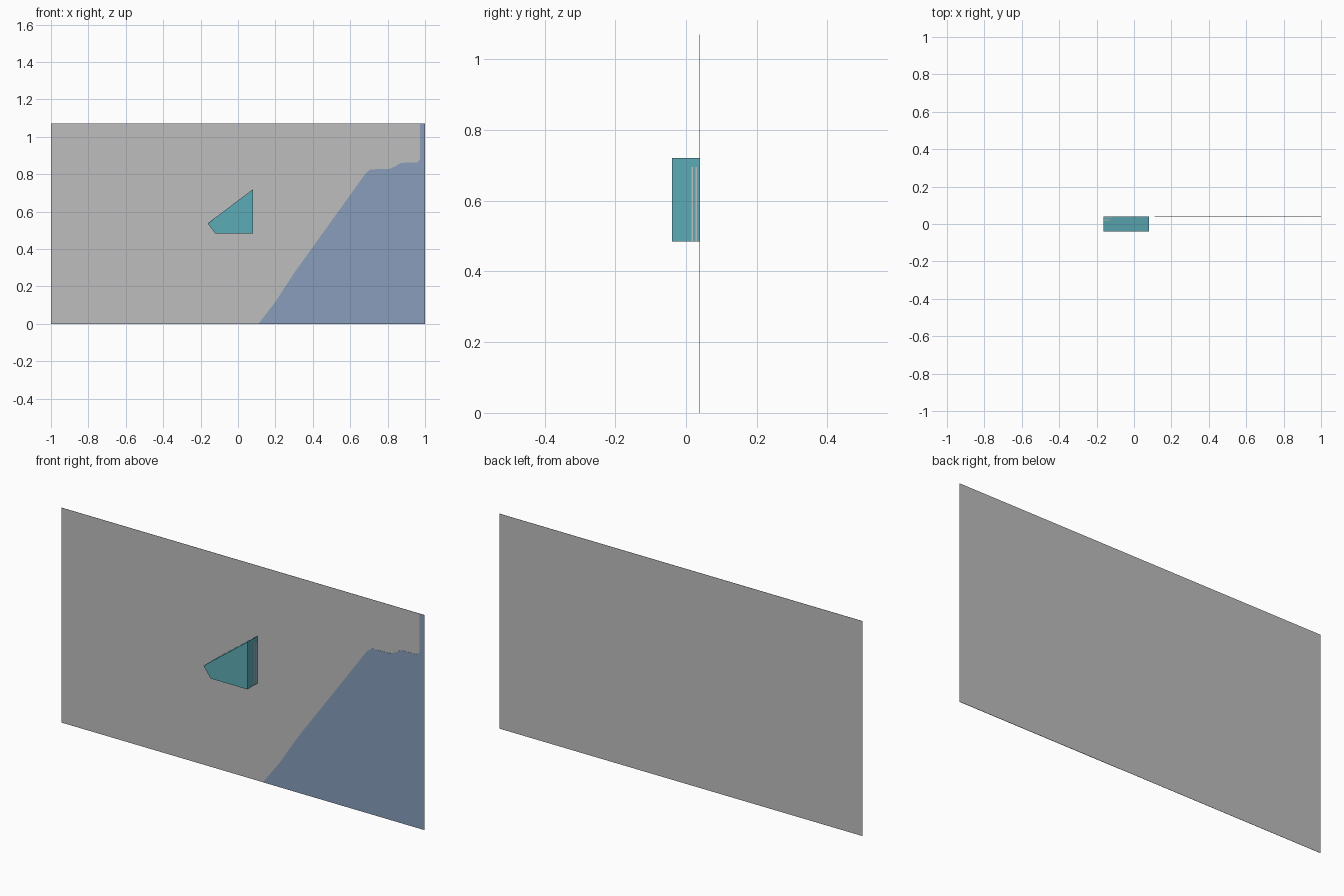
import bpy, bmesh
from mathutils import Vector

if "Cube" in bpy.data.objects:
    bpy.data.objects.remove(bpy.data.objects["Cube"])


def srgb(r, g, b):
    f = lambda c: ((c / 255 + 0.055) / 1.055) ** 2.4
    return (f(r), f(g), f(b), 1)


def material(name, rgb):
    m = bpy.data.materials.new(name)
    m.diffuse_color = srgb(*rgb)
    m.use_nodes = True
    m.node_tree.nodes["Principled BSDF"].inputs["Base Color"].default_value = m.diffuse_color
    return m


grey = material("wall grey", (190, 190, 190))
blue = material("soft blue", (136, 157, 187))
teal = material("teal", (92, 171, 182))


def prism(name, profile, y0, y1, mat):
    """Extrude an x/z outline from y0 to y1."""
    bm = bmesh.new()
    face = bm.faces.new([bm.verts.new((x, y0, z)) for x, z in profile])
    ext = bmesh.ops.extrude_face_region(bm, geom=[face])
    verts = [v for v in ext["geom"] if isinstance(v, bmesh.types.BMVert)]
    bmesh.ops.translate(bm, verts=verts, vec=Vector((0, y1 - y0, 0)))
    bmesh.ops.recalc_face_normals(bm, faces=bm.faces)
    me = bpy.data.meshes.new(name)
    bm.to_mesh(me)
    bm.free()
    me.materials.append(mat)
    ob = bpy.data.objects.new(name, me)
    bpy.context.collection.objects.link(ob)
    return ob


# thin upright back panel
prism("back_panel", [(-1, 0), (1, 0), (1, 1.07), (-1, 1.07)], 0.039, 0.04, grey)

# painted blue area on the front of the panel
prism("blue_area", [(0.11, 0), (1, 0), (1, 1.07), (0.973, 1.07), (0.973, 0.88),
                    (0.96, 0.863), (0.87, 0.861), (0.84, 0.842), (0.81, 0.829),
                    (0.71, 0.826), (0.685, 0.808), (0.30, 0.272), (0.20, 0.118)],
      0.0382, 0.039, blue)

# raised block
prism("wedge_block", [(-0.162, 0.537), (-0.122, 0.484), (0.08, 0.484), (0.08, 0.72)],
      -0.04, 0.039, teal)

# thin pale stripes on the block's right side and low end of its slope
for i, y in enumerate((0.016, 0.027)):
    prism(f"side_stripe_{i}", [(0.08, 0.484), (0.0805, 0.484), (0.0805, 0.695), (0.08, 0.695)],
          y, y + 0.004, grey)
    end = -0.115 - 0.012 * (1 - i)
    z = 0.537 + (end + 0.162) * 0.756
    prism(f"slope_stripe_{i}", [(-0.160, 0.5385), (end, z), (end, z + 0.0007), (-0.160, 0.5392)],
          y + 0.004, y + 0.009, grey)
